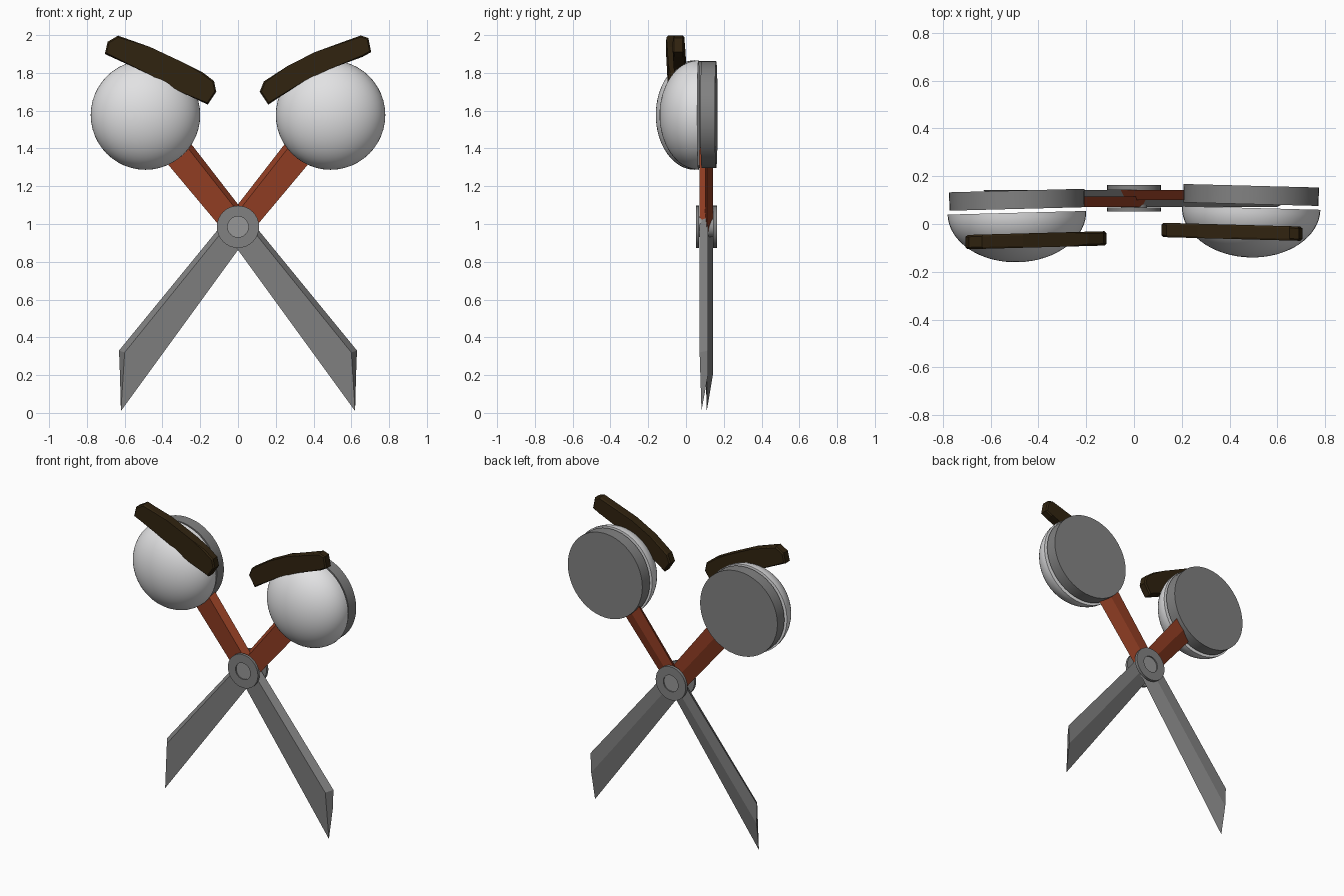
import bpy, bmesh, math
from mathutils import Matrix

if "Cube" in bpy.data.objects:
    bpy.data.objects.remove(bpy.data.objects["Cube"])


def material(name, rgb):
    m = bpy.data.materials.new(name)
    m.diffuse_color = (*rgb, 1)
    m.use_nodes = True
    m.node_tree.nodes["Principled BSDF"].inputs["Base Color"].default_value = m.diffuse_color
    return m


STEEL = material("steel grey", (0.22, 0.22, 0.22))
BOLT = material("bolt grey", (0.31, 0.31, 0.31))
RED = material("red brown", (0.29, 0.048, 0.017))
WHITE = material("eye white", (0.76, 0.76, 0.77))
BROWN = material("dark brown", (0.030, 0.017, 0.005))


def finish(name, bm, mat, smooth=False):
    bmesh.ops.recalc_face_normals(bm, faces=bm.faces)
    me = bpy.data.meshes.new(name)
    bm.to_mesh(me)
    bm.free()
    me.materials.append(mat)
    ob = bpy.data.objects.new(name, me)
    bpy.context.collection.objects.link(ob)
    if smooth:
        bpy.ops.object.select_all(action='DESELECT')
        bpy.context.view_layer.objects.active = ob
        ob.select_set(True)
        bpy.ops.object.shade_smooth_by_angle(angle=math.radians(35))
    return ob


def lathe(name, profile, mat, loc, turn=0, n=48, closed=False):
    """Revolve (radius, y) points about the y axis."""
    bm = bmesh.new()
    vs = [bm.verts.new((r, y, 0)) for r, y in profile]
    pairs = list(zip(vs, vs[1:])) + ([(vs[-1], vs[0])] if closed else [])
    edges = [bm.edges.new(p) for p in pairs]
    bmesh.ops.spin(bm, geom=vs + edges, cent=(0, 0, 0), axis=(0, 1, 0),
                   angle=2 * math.pi, steps=n, use_merge=True)
    bmesh.ops.remove_doubles(bm, verts=bm.verts, dist=1e-5)
    bm.transform(Matrix.Translation(loc) @ Matrix.Rotation(math.radians(turn), 4, 'Z'))
    return finish(name, bm, mat, True)


def loft(name, start, end, side, front, back, mat):
    """Wedge bar: spine front, spine back, ridge and cutting edge."""
    bm = bmesh.new()
    ys = (front, back, back, front + 0.01)
    a, b = [[bm.verts.new((side * x, y, z)) for (x, z), y in zip(s, ys)]
            for s in (start, end)]
    for i in range(4):
        j = (i + 1) % 4
        bm.faces.new((a[i], a[j], b[j], b[i]))
    bm.faces.new(a)
    bm.faces.new(b)
    return finish(name, bm, mat)


# two crossing blades with handles on the opposite upper side
TIP = [(0.60, 0.32), (0.63, 0.33), (0.625, 0.20), (0.62, 0.01)]
MID = [(0.035, 1.02), (0.055, 1.033), (0.005, 0.985), (-0.06, 0.945)]
TOP = [(-0.35, 1.51), (-0.33, 1.53), (-0.39, 1.47), (-0.45, 1.41)]
for label, side, f, b in (("right", 1, 0.072, 0.116), ("left", -1, 0.10, 0.142)):
    other = "left" if side > 0 else "right"
    loft(label + "_blade", TIP, MID, side, f, b, STEEL)
    loft(other + "_handle", MID, TOP, side, f, b, RED)

# pivot: two washers and a bolt through them
for label, y0, y1 in (("front", 0.052, 0.070), ("back", 0.143, 0.163)):
    lathe(label + "_washer", [(0.055, y0), (0.112, y0), (0.112, y1), (0.055, y1)],
          STEEL, (0, 0, 0.985), n=32, closed=True)
lathe("pivot_bolt", [(0, 0.06), (0.055, 0.06), (0.055, 0.155), (0, 0.155)],
      BOLT, (0, 0, 0.985), n=32)

# eyes: flattened domes in front of backing discs
dome = [(0.29 * math.cos(i * math.pi / 32), -0.207 * math.sin(i * math.pi / 32))
        for i in range(16)] + [(0, -0.207)]
for label, s, y in (("left", -1, 0.047), ("right", 1, 0.067)):
    lathe(label + "_eye", [(0, 0)] + dome, WHITE, (s * 0.49, y, 1.577), -s * 1.5)
    lathe(label + "_eye_disc",
          [(0, -0.04), (0.283, -0.04), (0.283, 0.037), (0, 0.037)],
          STEEL, (s * 0.49, y + 0.056, 1.579), -s * 1.5)

# slanted eyebrows: curved plates with chamfered edges
BROWS = {
    "left": ([(-.635, 1.997), (-.69, 1.965), (-.705, 1.90), (-.465, 1.79),
              (-.305, 1.70), (-.16, 1.632), (-.115, 1.70), (-.127, 1.757),
              (-.19, 1.805), (-.28, 1.85), (-.465, 1.937)], -0.067, 0.027),
    "right": ([(.16, 1.632), (.115, 1.70), (.137, 1.755), (.265, 1.838),
               (.407, 1.91), (.65, 1.998), (.69, 1.985), (.705, 1.91),
               (.66, 1.885), (.487, 1.83), (.355, 1.76)], -0.033, -0.027),
}
for label, (outline, y, slope) in BROWS.items():
    cx = sum(p[0] for p in outline) / len(outline)
    bm = bmesh.new()
    rings = []
    for dy in (-0.03, 0.03):
        rings.append([bm.verts.new((x, y + dy + slope * (x - cx), z)) for x, z in outline])
    bm.faces.new(rings[0])
    bm.faces.new(rings[1])
    n = len(outline)
    for i in range(n):
        j = (i + 1) % n
        bm.faces.new((rings[0][i], rings[0][j], rings[1][j], rings[1][i]))
    rim = [e for e in bm.edges if any(len(fc.verts) > 4 for fc in e.link_faces)]
    bmesh.ops.bevel(bm, geom=rim, offset=0.008, segments=1, affect='EDGES')
    finish(label + "_eyebrow", bm, BROWN)
